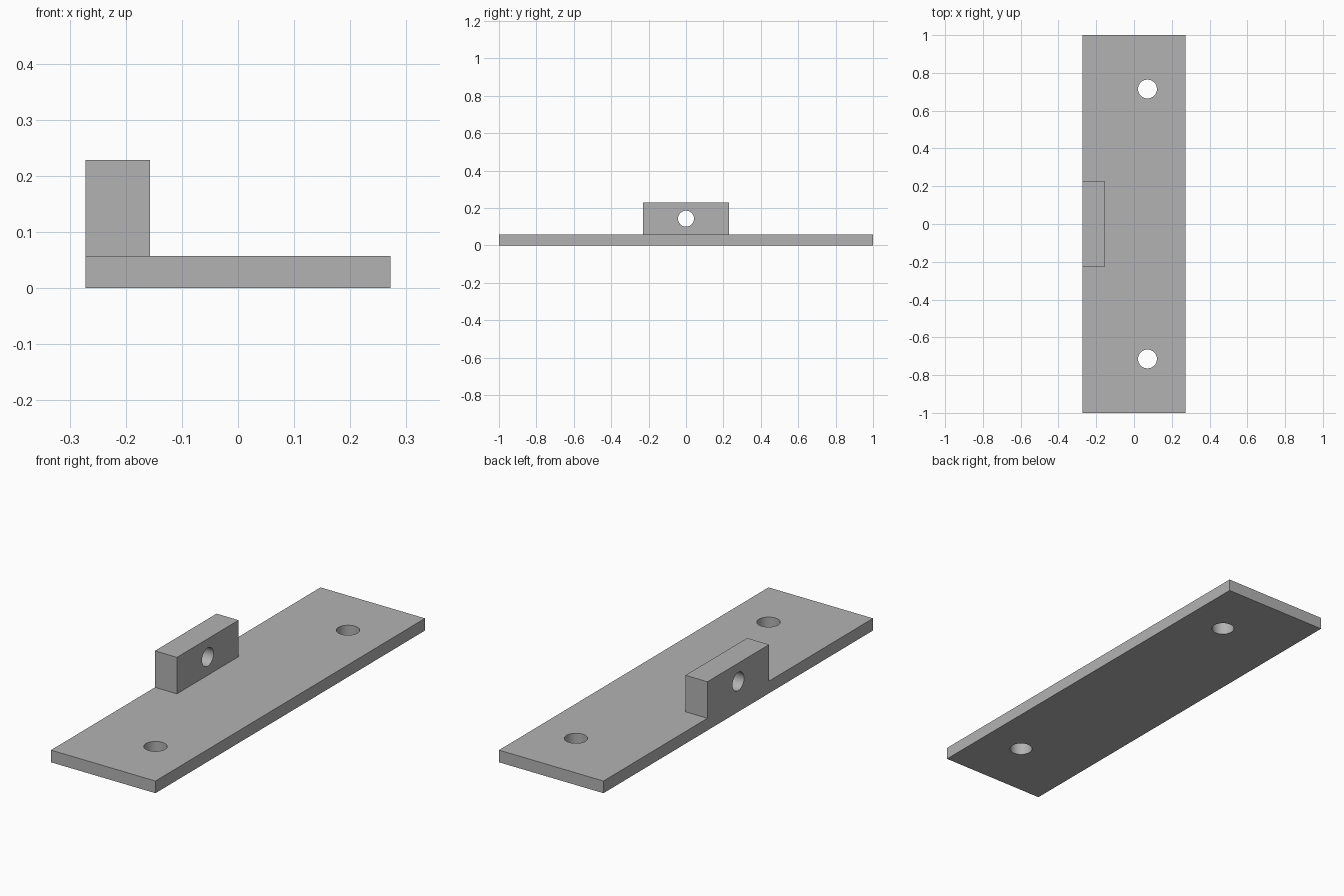
import bpy
from math import pi

cube = bpy.data.objects.get("Cube")
if cube:
    bpy.data.objects.remove(cube, do_unlink=True)

MM = 2 / 70  # the plate is 70 mm long

grey = bpy.data.materials.new("plain grey")
grey.use_nodes = True
grey.diffuse_color = (0.45, 0.45, 0.45, 1)
grey.node_tree.nodes["Principled BSDF"].inputs["Base Color"].default_value = grey.diffuse_color


def box(name, low, high):
    """Box between two corners given in millimetres."""
    centre = [(a + b) / 2 * MM for a, b in zip(low, high)]
    bpy.ops.mesh.primitive_cube_add(size=1, location=centre)
    obj = bpy.context.object
    obj.name = name
    obj.scale = [(b - a) * MM for a, b in zip(low, high)]
    bpy.ops.object.transform_apply(location=True, rotation=False, scale=True)
    obj.data.materials.append(grey)
    return obj


def drill(name, centre, radius, depth, rotation=(0, 0, 0)):
    """Round cutter, sized in millimetres."""
    bpy.ops.mesh.primitive_cylinder_add(
        vertices=48, radius=radius * MM, depth=depth * MM,
        location=[c * MM for c in centre], rotation=rotation)
    obj = bpy.context.object
    obj.name = name
    obj.hide_render = True
    obj.data.materials.append(grey)
    return obj


def combine(target, tool, operation):
    """Apply a boolean and discard the tool object."""
    mod = target.modifiers.new(tool.name, 'BOOLEAN')
    mod.operation = operation
    mod.solver = 'EXACT'
    mod.object = tool
    bpy.context.view_layer.objects.active = target
    bpy.ops.object.modifier_apply(modifier=mod.name)
    bpy.data.objects.remove(tool, do_unlink=True)


# Base plate with an upright tab flush with its right edge
bracket = box("mounting_bracket", (-9.5, -35, 0), (9.5, 35, 2))
tab = box("upright_tab", (-9.5, -8, 1), (-5.5, 8, 8))
combine(bracket, tab, 'UNION')

# Two screw holes through the plate
for side in (-1, 1):
    combine(bracket, drill("screw_hole", (2.5, 25 * side, 1), 1.75, 6), 'DIFFERENCE')

# Cross hole through the tab
combine(bracket, drill("tab_hole", (-7.5, 0, 5), 1.5, 8, (0, pi / 2, 0)), 'DIFFERENCE')

# Smooth hole walls, crisp edges elsewhere
bpy.ops.object.select_all(action='DESELECT')
bracket.select_set(True)
bpy.context.view_layer.objects.active = bracket
bpy.ops.object.shade_smooth_by_angle(angle=pi / 6)
